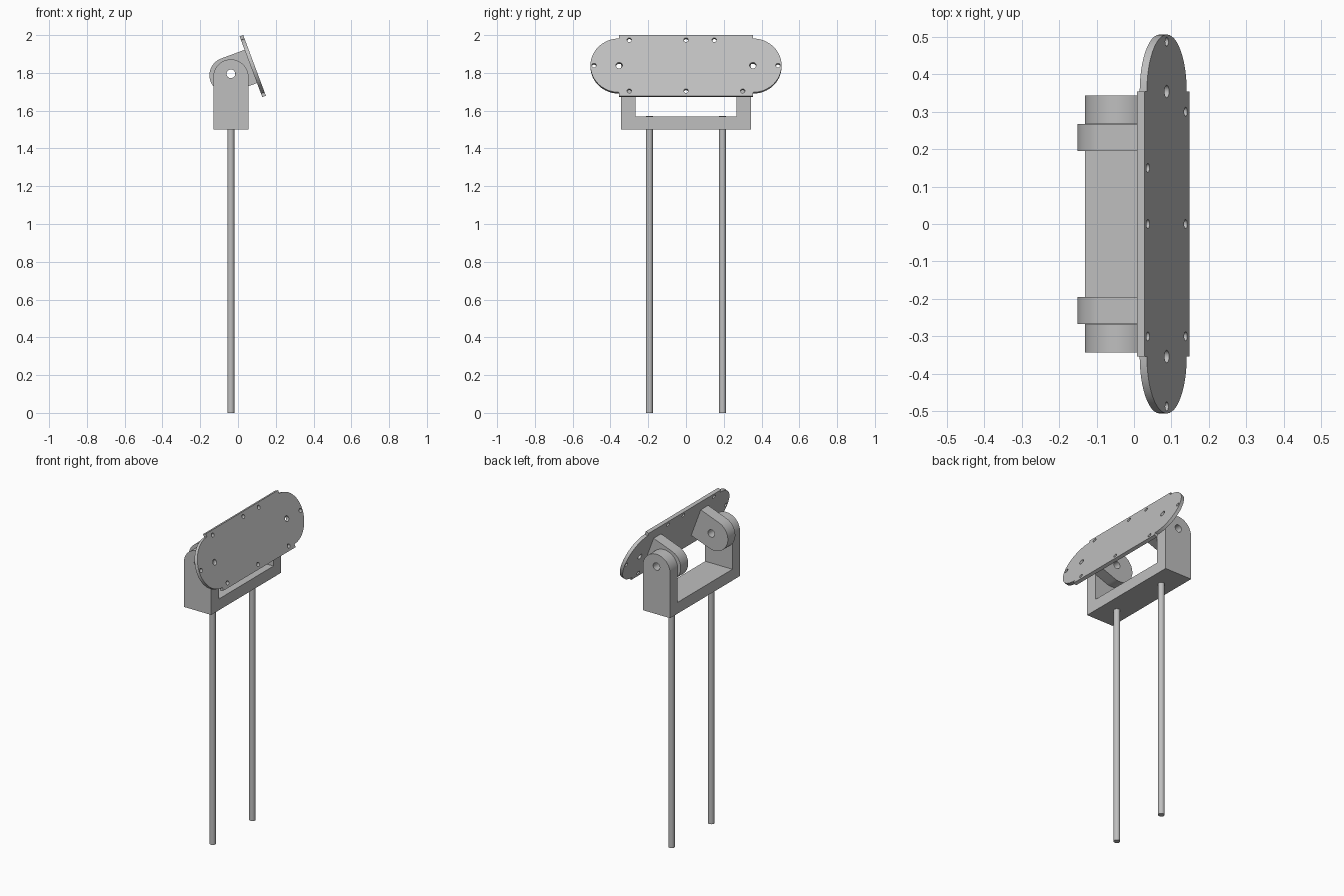
import bpy, bmesh, math
from mathutils import Matrix, Vector

cube = bpy.data.objects.get("Cube")
if cube:
    bpy.data.objects.remove(cube, do_unlink=True)

GREY = (0.52, 0.52, 0.52, 1)
metal = bpy.data.materials.new("grey metal")
metal.use_nodes = True
metal.diffuse_color = GREY
metal.node_tree.nodes["Principled BSDF"].inputs["Base Color"].default_value = GREY

TILT = math.radians(20.5)
OUT = Vector((math.cos(TILT), 0, math.sin(TILT)))    # direction the panel faces
UP = Vector((-math.sin(TILT), 0, math.cos(TILT)))    # up along the panel
X, Y, Z = Vector((1, 0, 0)), Vector((0, 1, 0)), Vector((0, 0, 1))
PIVOT = Vector((-0.0375, 0, 1.795))
ARM_R, ARM_IN, ARM_OUT = 0.0935, 0.268, 0.343
BASE_BOTTOM, BASE_TOP = 1.5, 1.57


def arc(cx, cy, r, start, end, n=24):
    angles = [math.radians(start + (end - start) * i / n) for i in range(n + 1)]
    return [(cx + r * math.cos(a), cy + r * math.sin(a)) for a in angles]


def circle(cx, cy, r):
    return arc(cx, cy, r, 0, 360)[:-1]


def finish(obj):
    obj.data.materials.clear()
    obj.data.materials.append(metal)
    bpy.ops.object.select_all(action='DESELECT')
    obj.select_set(True)
    bpy.context.view_layer.objects.active = obj
    bpy.ops.object.shade_smooth_by_angle(angle=math.radians(30))


def slab(name, loops, thickness, origin, u, v):
    """Extrude an outline with holes, drawn on the axes u and v, about its mid-plane."""
    curve = bpy.data.curves.new(name, 'CURVE')
    curve.dimensions, curve.fill_mode = '2D', 'BOTH'
    curve.extrude = thickness / 2
    for loop in loops:
        spline = curve.splines.new('POLY')
        spline.points.add(len(loop) - 1)
        for point, (a, b) in zip(spline.points, loop):
            point.co = (a, b, 0, 1)
        spline.use_cyclic_u = True
    helper = bpy.data.objects.new(name + "_outline", curve)
    bpy.context.collection.objects.link(helper)
    depsgraph = bpy.context.evaluated_depsgraph_get()
    mesh = bpy.data.meshes.new_from_object(helper.evaluated_get(depsgraph))
    bpy.data.objects.remove(helper, do_unlink=True)
    frame = Matrix((u, v, u.cross(v))).transposed().to_4x4()
    mesh.transform(Matrix.Translation(origin) @ frame)
    bm = bmesh.new()
    bm.from_mesh(mesh)
    bmesh.ops.remove_doubles(bm, verts=bm.verts, dist=0.0001)
    bmesh.ops.recalc_face_normals(bm, faces=bm.faces)
    bm.to_mesh(mesh)
    bm.free()
    obj = bpy.data.objects.new(name, mesh)
    bpy.context.collection.objects.link(obj)
    finish(obj)


# Tilted panel: a rectangle with narrower round ends and screw holes
half_w, half_h, end_r = 0.354, 0.1715, 0.152
outline = [(half_w, -half_h)] + arc(half_w, 0, end_r, -90, 90) + [(half_w, half_h)]
outline += [(-half_w, half_h)] + arc(-half_w, 0, end_r, 90, 270) + [(-half_w, -half_h)]
screws = [(y, 0.144) for y in (-0.3, 0, 0.15)]
screws += [(y, -0.144) for y in (-0.3, 0, 0.3)]
screws += [(-0.487, 0), (0.487, 0)]
holes = [circle(a, b, 0.012) for a, b in screws]
holes += [circle(side * half_w, 0, 0.017) for side in (-1, 1)]
slab("panel", [outline] + holes, 0.0205, Vector((0.078, 0, 1.836)), Y, UP)

# Yoke arms, panel lugs and rods, one of each per side
pin_hole = circle(0, 0, 0.023)
arm_foot = BASE_BOTTOM - PIVOT.z
arm = arc(0, -0.017, ARM_R, 0, 180) + [(-ARM_R, arm_foot), (ARM_R, arm_foot)]
lug = arc(-0.021, 0, 0.094, 90, 270) + [(0.113, -0.094), (0.113, 0.094)]
for side, label in ((1, "back"), (-1, "front")):
    slab(label + "_yoke_arm", [arm, pin_hole], ARM_OUT - ARM_IN,
         PIVOT + Y * side * (ARM_IN + ARM_OUT) / 2, X, Z)
    slab(label + "_panel_lug", [lug, pin_hole], 0.073,
         PIVOT + Y * side * 0.231, OUT, UP)
    rod_top = BASE_TOP + 0.0005
    bpy.ops.mesh.primitive_cylinder_add(vertices=32, radius=0.0185, depth=rod_top,
                                        location=(PIVOT.x, side * 0.194, rod_top / 2))
    rod = bpy.context.object
    rod.name = label + "_rod"
    finish(rod)

# Yoke base between the arms
bar = [(-ARM_R, BASE_BOTTOM), (ARM_R, BASE_BOTTOM), (ARM_R, BASE_TOP), (-ARM_R, BASE_TOP)]
slab("yoke_base", [bar], 2 * ARM_IN, Vector((PIVOT.x, 0, 0)), X, Z)
